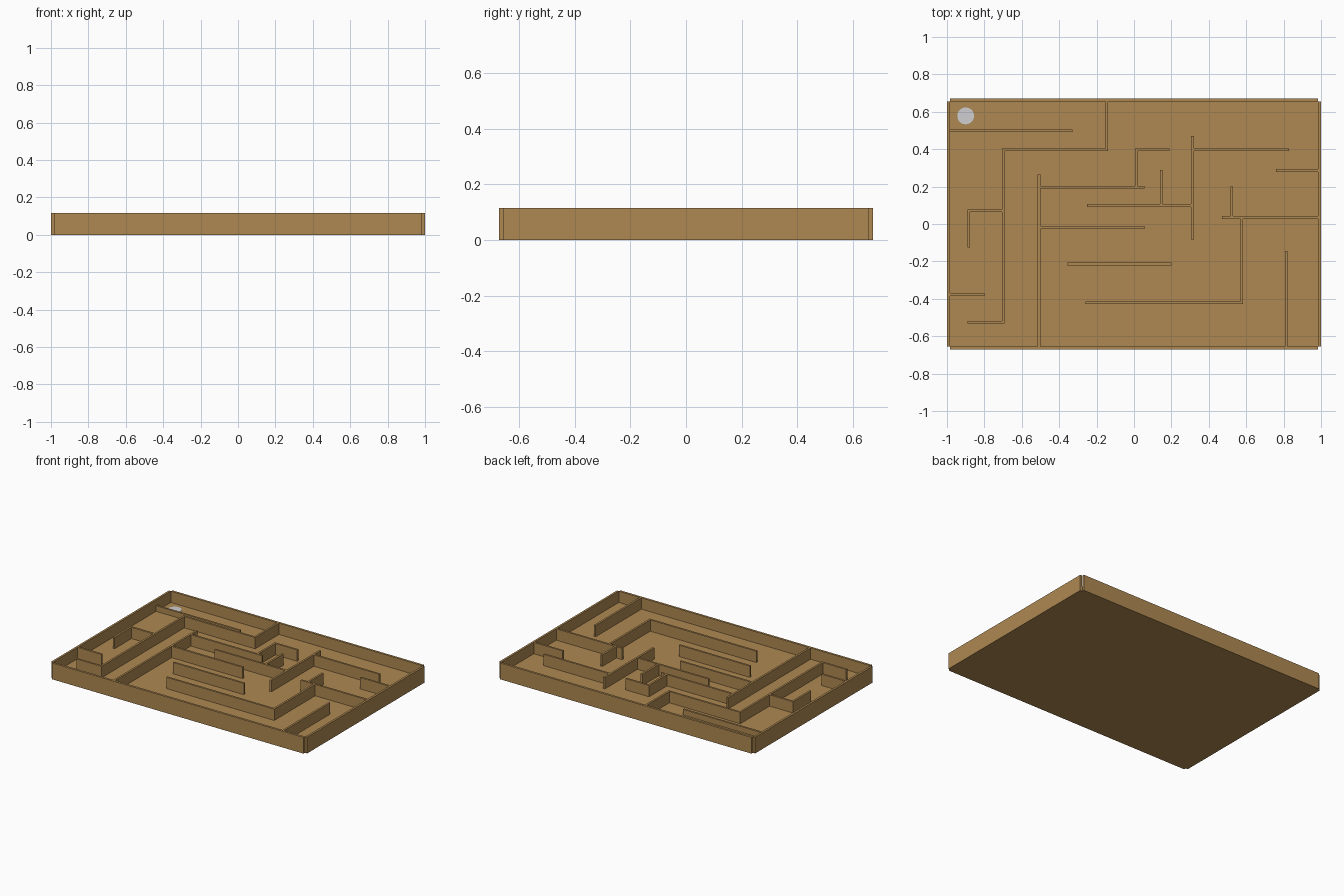
import bpy, bmesh

if "Cube" in bpy.data.objects:
    bpy.data.objects.remove(bpy.data.objects["Cube"])

def material(name, rgb):
    m = bpy.data.materials.new(name)
    m.diffuse_color = (*rgb, 1)
    m.use_nodes = True
    m.node_tree.nodes["Principled BSDF"].inputs["Base Color"].default_value = m.diffuse_color
    return m

WOOD = material("wood", (0.43, 0.25, 0.085))
GREY = material("light_grey", (0.62, 0.62, 0.64))
TOP, FLOOR, T = 0.115, 0.035, 0.014

def finish(name, bm, mat):
    me = bpy.data.meshes.new(name)
    bm.to_mesh(me)
    bm.free()
    me.materials.append(mat)
    ob = bpy.data.objects.new(name, me)
    bpy.context.collection.objects.link(ob)

def box(name, x0, x1, y0, y1, z0, z1):
    bm = bmesh.new()
    bmesh.ops.create_cube(bm, size=1)
    for v in bm.verts:
        v.co = (x1 if v.co.x > 0 else x0, y1 if v.co.y > 0 else y0, z1 if v.co.z > 0 else z0)
    finish(name, bm, WOOD)

# tray floor
box("floor", -0.985, 0.985, -0.656, 0.656, 0, FLOOR)

# outer frame: four panels with notched corners
for s, side in ((-1, "left"), (1, "right")):
    box(side + "_frame", *sorted((s * 0.985, s)), -0.656, 0.656, 0, TOP)
for s, side in ((-1, "front"), (1, "back")):
    box(side + "_frame", -0.983, 0.983, *sorted((s * 0.656, s * 0.672)), 0, TOP)

# maze walls running along x: y, x start, x end, top
along_x = [
    (0.498, -0.985, -0.33, 0.075), (0.397, -0.707, -0.139, TOP), (0.07, -0.891, -0.707, TOP),
    (-0.377, -0.985, -0.80, TOP), (-0.525, -0.89, -0.693, TOP), (0.196, -0.501, 0.055, TOP),
    (0.397, 0.006, 0.19, TOP), (0.099, -0.25, 0.306, TOP), (0.397, 0.32, 0.83, TOP),
    (0.286, 0.76, 0.985, TOP), (0.035, 0.47, 0.985, TOP), (-0.422, -0.26, 0.584, TOP),
    (-0.214, -0.355, 0.20, TOP), (-0.019, -0.501, 0.055, TOP),
]
for i, (y, a, b, top) in enumerate(along_x):
    box(f"maze_wall_x_{i}", a, b, y - T / 2, y + T / 2, FLOOR, top)

# maze walls running along y: x, y start, y end
along_y = [
    (-0.146, 0.404, 0.656), (-0.70, -0.518, 0.39), (-0.884, -0.125, 0.063),
    (-0.508, -0.656, 0.265), (0.013, 0.203, 0.39), (0.145, 0.106, 0.29),
    (0.313, -0.083, 0.47), (0.522, 0.042, 0.20), (0.577, -0.415, 0.028),
    (0.815, -0.656, -0.145),
]
for i, (x, a, b) in enumerate(along_y):
    box(f"maze_wall_y_{i}", x - T / 2, x + T / 2, a, b, FLOOR, TOP)

# round marker on the floor
bm = bmesh.new()
bmesh.ops.create_cone(bm, cap_ends=True, segments=32, radius1=0.045, radius2=0.045, depth=0.002)
bmesh.ops.translate(bm, verts=bm.verts, vec=(-0.90, 0.578, FLOOR + 0.001))
finish("round_marker", bm, GREY)
